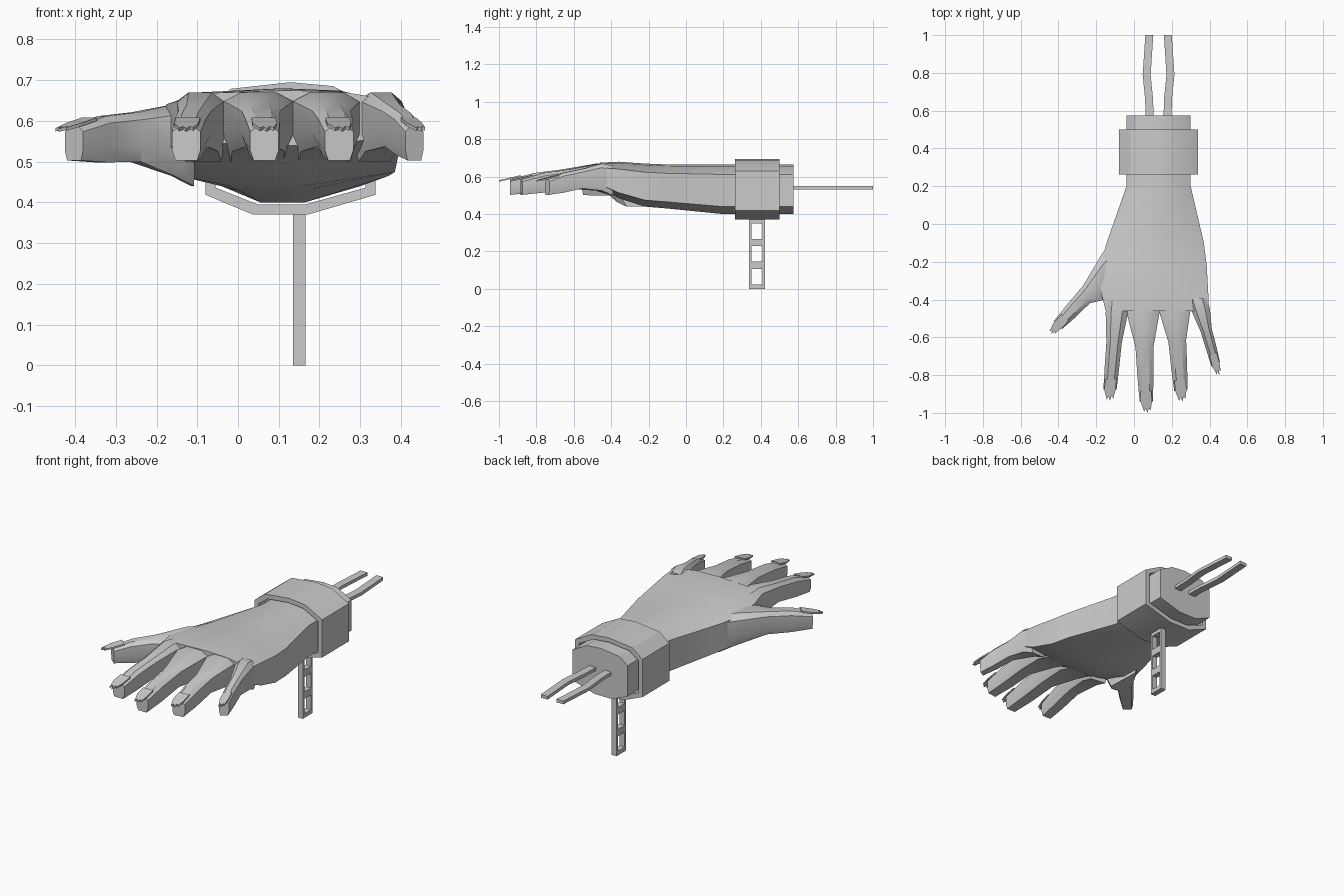
import bpy, bmesh, math
from mathutils import Vector

if "Cube" in bpy.data.objects:
    bpy.data.objects.remove(bpy.data.objects["Cube"])


def loft(name, rings, closed=False, smooth=True):
    """Skin equal-length rings; cap the ends unless the loft closes on itself."""
    n, m = len(rings[0]), len(rings)
    faces = []
    for i in range(m if closed else m - 1):
        a, b = i * n, (i + 1) % m * n
        faces += [(a + j, a + (j + 1) % n, b + (j + 1) % n, b + j) for j in range(n)]
    if not closed:
        faces += [tuple(range(n)), tuple(range((m - 1) * n, m * n))]
    me = bpy.data.meshes.new(name)
    me.from_pydata([p for r in rings for p in r], [], faces)
    bm = bmesh.new()
    bm.from_mesh(me)
    bmesh.ops.recalc_face_normals(bm, faces=bm.faces)
    bm.to_mesh(me)
    bm.free()
    ob = bpy.data.objects.new(name, me)
    bpy.context.collection.objects.link(ob)
    if smooth:
        bpy.context.view_layer.objects.active = ob
        ob.select_set(True)
        bpy.ops.object.shade_smooth_by_angle(angle=math.radians(30))
        ob.select_set(False)


def box(name, lo, hi):
    rings = [[(lo[0], lo[1], z), (hi[0], lo[1], z), (hi[0], hi[1], z), (lo[0], hi[1], z)]
             for z in (lo[2], hi[2])]
    loft(name, rings, smooth=False)


# Arm cross-section: flat belly, rounded back, upright sides
def arm_ring(y, xl, xr, zb, zt):
    h = zt - zb
    section = [(0, .15), (.28, 0), (.6, 0), (1, .15), (1, .8), (.75, .97), (.5, 1), (.15, .95), (0, .8)]
    return [(xl + u * (xr - xl), y, zb + v * h) for u, v in section]


# Palm and wrist
palm = [(.575, -.04, .3, .4, .665), (.2, -.04, .3, .4, .665), (-.1, -.145, .37, .43, .665),
        (-.22, -.18, .385, .44, .67), (-.36, -.175, .393, .485, .68), (-.46, -.15, .395, .54, .675)]
loft("palm_and_wrist", [arm_ring(*r) for r in palm])

# Wrist cuff: hollow band around the same section
grow = [(0, .262), (0, .5), (.025, .5), (.025, .262)]
loft("wrist_cuff", [arm_ring(y, -.08 + g, .338 - g, .37 + g, .695 - g) for g, y in grow], closed=True)

# Fingers share one profile: position along, narrowing, top z, bottom z
profile = [(-.2, 0, .66, .5), (0, 0, .67, .525), (.38, .75, .64, .537), (.72, .85, .62, .515), (1, 1, .586, .503)]
half_side = [(.76, -1), (1, -.4), (1, .7), (.5, 1)]
finger_section = half_side + [(-u, v) for u, v in reversed(half_side)]
ragged = [.5, .72, .95, .8, 1, .78, .9, .5]


def finger(name, l0, r0, l1, r1, drop=0):
    l0, r0, l1, r1 = (Vector((*p, 0)) for p in (l0, r0, l1, r1))
    c0, c1, h0, h1 = (l0 + r0) / 2, (l1 + r1) / 2, (r0 - l0) / 2, (r1 - l1) / 2
    rings = []
    for t, s, zt, zb in profile:
        c, h = c0.lerp(c1, t), h0.lerp(h1, s)
        fade = drop * (1 - max(t, 0))
        top, low = zt - fade * .5, zb - fade
        rings.append([c + h * u + Vector((0, 0, (top + low + v * (top - low)) / 2))
                      for u, v in finger_section])
    loft(name, rings)
    # Thin ragged nail running past the fingertip
    ahead = (c1 - c0).normalized()
    outline = [(-.85, 0)] + [(-.85 + 1.7 * i / 7, v) for i, v in enumerate(ragged)] + [(.85, 0)]
    loft(name + "_nail",
         [[c1 + h1 * u + ahead * (.115 * v - .055) + Vector((0, 0, .6 + dz - .027 * v))
           for u, v in outline] for dz in (0, .008)], smooth=False)


finger("index_finger", (-.15, -.47), (-.035, -.485), (-.162, -.875), (-.092, -.875))
finger("middle_finger", (-.035, -.485), (.135, -.47), (.03, -.94), (.1, -.94))
finger("ring_finger", (.135, -.47), (.3, -.45), (.213, -.885), (.283, -.875))
finger("little_finger", (.3, -.45), (.402, -.45), (.411, -.755), (.455, -.73))
finger("thumb", (-.165, -.15), (-.155, -.4), (-.425, -.515), (-.38, -.555), .06)

# Two bare bones, mirrored about the wrist axis
for name, s in (("left_bone", -1), ("right_bone", 1)):
    rings = []
    for d, y in ((.047, .55), (.05, .66), (.063, .79), (.049, 1)):
        x = .13 + s * d
        rings.append([(x + a * .021, y, .541 + b * .009) for a, b in ((-1, -1), (1, -1), (1, 1), (-1, 1))])
    loft(name, rings, smooth=False)

# Hanging ladder strap: two rails joined by rungs
for name, y in (("front_strap_rail", .337), ("back_strap_rail", .409)):
    box(name, (.135, y, 0), (.166, y + .013, .39))
for i in range(4):
    z = .122 * i
    box(f"strap_rung_{i + 1}", (.135, .349, max(z - .015, 0)), (.166, .41, z + .024))
